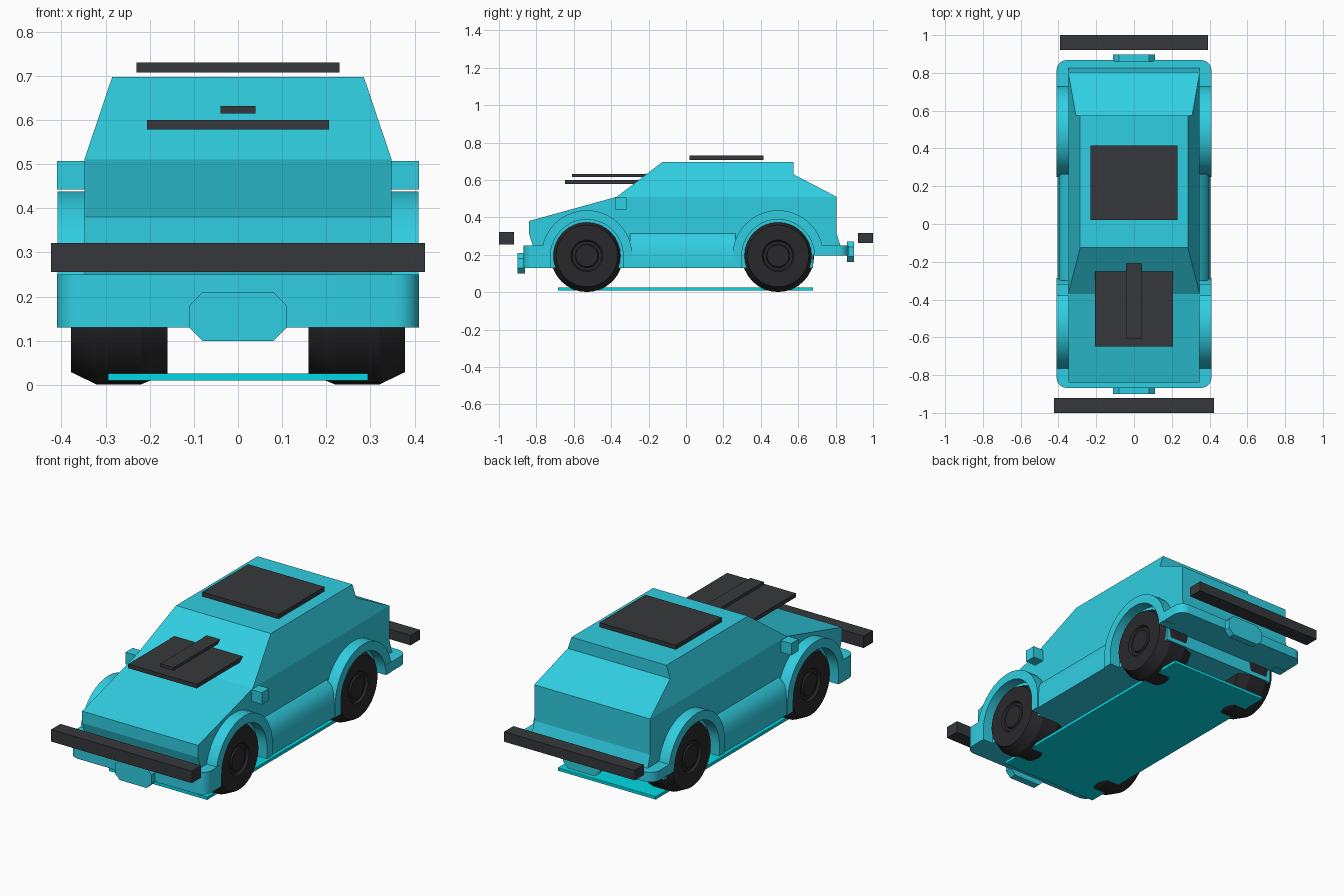
import bpy, bmesh
from math import sin, cos, pi

if "Cube" in bpy.data.objects:
    bpy.data.objects.remove(bpy.data.objects["Cube"])


def material(name, rgb):
    m = bpy.data.materials.new(name)
    m.diffuse_color = (*rgb, 1)
    m.use_nodes = True
    m.node_tree.nodes["Principled BSDF"].inputs["Base Color"].default_value = m.diffuse_color
    return m


PAINT = material("cyan_paint", (0.03, 0.62, 0.76))
GLOW = material("bright_cyan", (0.0, 0.7, 0.78))
DARK = material("dark_grey", (0.036, 0.039, 0.043))
TYRE = material("rubber", (0.022, 0.022, 0.025))


def make(name, verts, faces, mat, smooth=False):
    me = bpy.data.meshes.new(name)
    me.from_pydata(verts, [], faces)
    bm = bmesh.new()
    bm.from_mesh(me)
    bmesh.ops.recalc_face_normals(bm, faces=bm.faces)
    bm.to_mesh(me)
    bm.free()
    ob = bpy.data.objects.new(name, me)
    bpy.context.collection.objects.link(ob)
    me.materials.append(mat)
    if smooth:
        bpy.context.view_layer.objects.active = ob
        bpy.ops.object.select_all(action='DESELECT')
        ob.select_set(True)
        bpy.ops.object.shade_smooth_by_angle(angle=0.5)
    return ob


def prism(name, pts, a, b, axis, mat, smooth=False):
    """Extrude a 2D outline from a to b along an axis."""
    def place(p, t):
        return {'x': (t, *p), 'y': (p[0], t, p[1]), 'z': (*p, t)}[axis]
    n = len(pts)
    verts = [place(p, a) for p in pts] + [place(p, b) for p in pts]
    faces = [tuple(range(n)), tuple(range(n, 2 * n))]
    faces += [(i, (i + 1) % n, (i + 1) % n + n, i + n) for i in range(n)]
    return make(name, verts, faces, mat, smooth)


def box(name, x0, x1, y0, y1, z0, z1, mat):
    return prism(name, [(x0, y0), (x1, y0), (x1, y1), (x0, y1)], z0, z1, 'z', mat)


# Main body: side profile, narrowing above the waistline
profile = [(-0.37, 0.51), (-0.125, 0.697), (0.575, 0.697), (0.575, 0.63), (0.805, 0.51),
           (0.805, 0.315), (0.825, 0.25), (0.825, 0.2), (0.68, 0.2), (0.68, 0.13),
           (-0.82, 0.13), (-0.82, 0.25), (-0.84, 0.315), (-0.84, 0.38)]
n = len(profile)


def half_width(z):
    return 0.348 - max(0, z - 0.51) * 0.337


verts = [(s * half_width(z), y, z) for s in (-1, 1) for y, z in profile]
faces = [(i, (i + 1) % n, (i + 1) % n + n, i + n) for i in range(n)]
for o in (0, n):
    faces += [tuple(o + i for i in range(5)), tuple(o + i for i in [0] + list(range(4, n)))]
make("body_shell", verts, faces, PAINT)


# Wraparound bumpers with rounded outer corners
def bumper(name, s, inner, z0):
    r = 0.055
    pts = [(0.41, s * inner)]
    pts += [(0.41 - r + r * cos(t), s * (0.868 - r + r * sin(t)))
            for t in [k * pi / 12 for k in range(7)]]
    pts += [(-x, y) for x, y in reversed(pts)]
    prism(name, pts, z0, 0.25, 'z', PAINT, True)


bumper("front_bumper", -1, 0.74, 0.13)
bumper("rear_bumper", 1, 0.69, 0.197)


# Octagonal plates on the bumpers
def plate(name, y0, y1, zc):
    pts = [(0.11, 0.025), (0.08, 0.055), (-0.08, 0.055), (-0.11, 0.025)]
    pts += [(-x, -z) for x, z in pts]
    prism(name, [(x, z + zc) for x, z in pts], y0, y1, 'y', PAINT)


plate("front_plate", -0.9, -0.86, 0.155)
plate("rear_plate", 0.86, 0.897, 0.217)


# Wheel arches
def arch(name, s, yc, rear_foot):
    ang = [k * pi / 20 for k in range(21)]
    out = [(yc + 0.243 * cos(t), 0.195 + 0.243 * sin(t)) for t in ang]
    inn = [(yc + 0.194 * cos(t), 0.195 + 0.194 * sin(t)) for t in reversed(ang)]
    pts = out + [(yc - 0.243, 0.13), (yc - 0.194, 0.13)] + inn
    if rear_foot:
        pts += [(yc + 0.194, 0.13), (yc + 0.243, 0.13)]
    prism(name, pts, s * 0.34, s * 0.409, 'x', PAINT, True)


# Wheel: tyre outline with recessed hub, spun around the axle
WHEEL = [(0.16, 0), (0.16, 0.168), (0.22, 0.193), (0.32, 0.193), (0.378, 0.165),
         (0.378, 0.085), (0.366, 0.078), (0.366, 0.063), (0.374, 0.058), (0.374, 0)]


def wheel(name, s, yc):
    seg = 32
    verts = [(s * x, yc + r * cos(2 * pi * k / seg), 0.194 + r * sin(2 * pi * k / seg))
             for x, r in WHEEL for k in range(seg)]
    faces = [(j * seg + k, j * seg + (k + 1) % seg, (j + 1) * seg + (k + 1) % seg,
              (j + 1) * seg + k) for j in range(len(WHEEL) - 1) for k in range(seg)]
    ob = make(name, verts, faces, TYRE)
    bm = bmesh.new()
    bm.from_mesh(ob.data)
    bmesh.ops.remove_doubles(bm, verts=bm.verts, dist=1e-5)
    bmesh.ops.recalc_face_normals(bm, faces=bm.faces)
    bm.to_mesh(ob.data)
    bm.free()
    bpy.ops.object.select_all(action='DESELECT')
    bpy.context.view_layer.objects.active = ob
    ob.select_set(True)
    bpy.ops.object.shade_smooth_by_angle(angle=0.35)


for side, s in (("left", -1), ("right", 1)):
    for end, yc in (("front", -0.53), ("rear", 0.492)):
        arch(f"{end}_{side}_arch", s, yc, end == "front")
        wheel(f"{end}_{side}_wheel", s, yc)
    # Rounded side sill and door mirror
    sill = [(0.33, 0.13), (0.404, 0.13), (0.404, 0.2), (0.396, 0.25), (0.378, 0.29), (0.348, 0.315),
            (0.33, 0.315)]
    prism(f"{side}_sill", [(s * x, z) for x, z in sill], -0.3, 0.265, 'y', PAINT, True)
    box(f"{side}_mirror", s * 0.33, s * 0.41, -0.38, -0.318, 0.443, 0.507, PAINT)

# Dark add-on bars and panels
box("front_bar", -0.423, 0.423, -1.0, -0.92, 0.256, 0.321, DARK)
box("rear_bar", -0.393, 0.393, 0.92, 1.0, 0.263, 0.317, DARK)
box("roof_panel", -0.23, 0.23, 0.02, 0.415, 0.707, 0.73, DARK)
box("hood_panel", -0.206, 0.206, -0.648, -0.25, 0.578, 0.6, DARK)
box("hood_strip", -0.04, 0.04, -0.61, -0.21, 0.615, 0.632, DARK)

# Underglow plate
box("floor_plate", -0.294, 0.294, -0.685, 0.68, 0.01, 0.026, GLOW)
